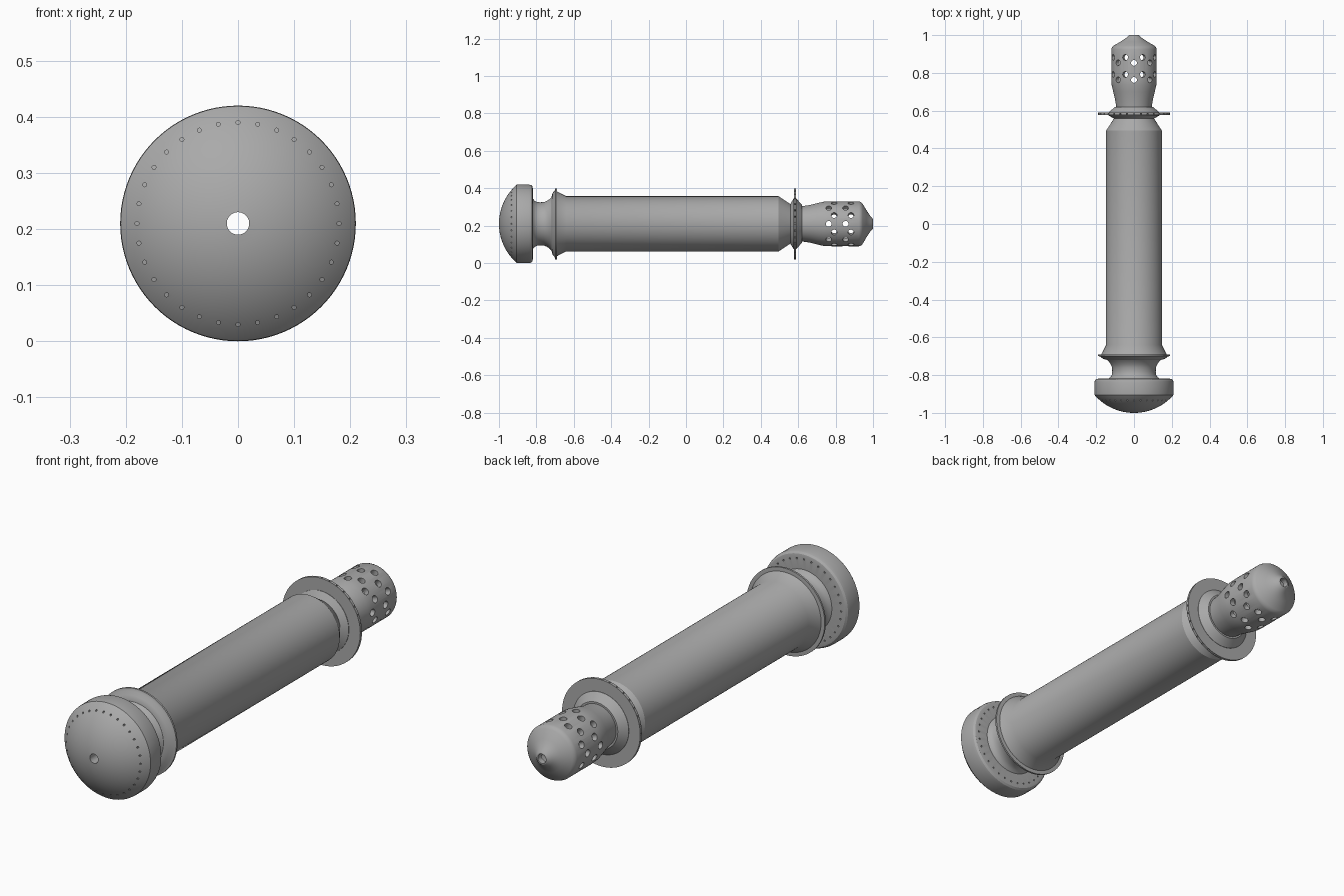
import bpy, bmesh, math
from mathutils import Matrix, Vector

cube = bpy.data.objects.get("Cube")
if cube:
    bpy.data.objects.remove(cube, do_unlink=True)

AXIS_Z = 0.21      # height of the long axis
BORE = 0.02        # radius of the central channel
SEGS = 96

steel = bpy.data.materials.new("grey_metal")
steel.use_nodes = True
grey = (0.4, 0.4, 0.4, 1)
steel.diffuse_color = grey
steel.node_tree.nodes["Principled BSDF"].inputs["Base Color"].default_value = grey


def make_object(name, bm):
    bmesh.ops.recalc_face_normals(bm, faces=bm.faces)
    mesh = bpy.data.meshes.new(name)
    bm.to_mesh(mesh)
    bm.free()
    obj = bpy.data.objects.new(name, mesh)
    bpy.context.collection.objects.link(obj)
    mesh.materials.append(steel)
    return obj


def lathe(name, profile):
    """Spin a closed (y, radius) profile about the long axis."""
    bm = bmesh.new()
    rings = []
    for i in range(SEGS):
        a = 2 * math.pi * i / SEGS
        rings.append([bm.verts.new((r * math.sin(a), y, AXIS_Z + r * math.cos(a)))
                      for y, r in profile])
    n = len(profile)
    for i, ring in enumerate(rings):
        after = rings[(i + 1) % SEGS]
        for j in range(n):
            k = (j + 1) % n
            bm.faces.new((ring[j], ring[k], after[k], after[j]))
    return make_object(name, bm)


def bored(outer):
    """Close an outer profile with the straight central channel."""
    return outer + [(outer[-1][0], BORE), (outer[0][0], BORE)]


def pin(bm, start, end, radius, sides):
    start, end = Vector(start), Vector(end)
    d = end - start
    turn = d.to_track_quat('Z', 'Y').to_matrix().to_4x4()
    bmesh.ops.create_cone(bm, cap_ends=True, segments=sides, radius1=radius,
                          radius2=radius, depth=d.length,
                          matrix=Matrix.Translation((start + end) / 2) @ turn)


def polar(y, r, a):
    return (r * math.sin(a), y, AXIS_Z + r * math.cos(a))


def drill(obj, bm):
    """Cut all pins out of a part, then discard the cutter."""
    cutter = make_object("hole_cutter", bm)
    cutter.hide_render = True
    mod = obj.modifiers.new("holes", 'BOOLEAN')
    mod.operation = 'DIFFERENCE'
    mod.solver = 'EXACT'
    mod.object = cutter
    bpy.context.view_layer.objects.active = obj
    bpy.ops.object.modifier_apply(modifier=mod.name)
    bpy.data.objects.remove(cutter, do_unlink=True)


# Domed head: spherical front, straight band, rounded rear edge
R = 0.278
dome = []
for i in range(13):
    r = BORE + (0.204 - BORE) * i / 12
    dome.append((-1 + R - math.sqrt(R * R - r * r), r))
head = lathe("domed_head", bored(dome + [
    (-0.905, 0.209), (-0.895, 0.21), (-0.84, 0.21), (-0.828, 0.207),
    (-0.821, 0.2), (-0.819, 0.19), (-0.819, 0.135)]))
bm = bmesh.new()
for i in range(32):
    a = 2 * math.pi * i / 32
    pin(bm, polar(-1.0, 0.18, a), polar(-0.8, 0.18, a), 0.0036, 10)
drill(head, bm)

# Waisted neck
neck = lathe("neck", bored([
    (-0.819, 0.135), (-0.81, 0.124), (-0.797, 0.117), (-0.78, 0.115),
    (-0.76, 0.116), (-0.745, 0.122), (-0.73, 0.132), (-0.72, 0.142)]))

# Front flange with its thin rim
front_flange = lathe("front_flange", bored([
    (-0.72, 0.142), (-0.713, 0.165), (-0.702, 0.178), (-0.699, 0.19),
    (-0.691, 0.19), (-0.69, 0.173)]))

# Long barrel
barrel = lathe("barrel", bored([
    (-0.69, 0.173), (-0.64, 0.1475), (0.495, 0.1475), (0.558, 0.106)]))

# Collar behind the barrel
collar = lathe("collar", bored([
    (0.558, 0.106), (0.575, 0.135), (0.59, 0.135), (0.619, 0.102),
    (0.619, 0.094)]))

# Rear flange with drilled rim
rear_flange = lathe("rear_flange", [
    (0.577, 0.12), (0.577, 0.19), (0.589, 0.19), (0.589, 0.12)])
bm = bmesh.new()
for i in range(32):
    a = 2 * math.pi * i / 32
    pin(bm, polar(0.583, 0.172, a), polar(0.583, 0.2, a), 0.004, 10)
drill(rear_flange, bm)

# Hollow nozzle with staggered rings of holes
nozzle = lathe("perforated_nozzle", [
    (0.619, 0.094), (0.66, 0.1), (0.7, 0.11), (0.735, 0.118), (0.76, 0.12),
    (0.925, 0.12), (0.936, 0.116), (0.944, 0.108), (0.965, 0.072),
    (0.985, 0.042), (0.995, 0.032), (1.0, 0.024), (1.0, BORE),
    (0.975, BORE), (0.925, 0.095), (0.75, 0.095), (0.66, 0.08), (0.619, 0.07)])
bm = bmesh.new()
for ring, y in enumerate((0.763, 0.792, 0.853, 0.882)):
    for i in range(8):
        a = math.pi / 4 * (i + (ring % 2) / 2)
        pin(bm, polar(y, 0.078, a), polar(y, 0.15, a), 0.0155, 20)
drill(nozzle, bm)

# Smooth shading that keeps the hard edges
bpy.ops.object.select_all(action='DESELECT')
for part in (head, neck, front_flange, barrel, collar, rear_flange, nozzle):
    part.select_set(True)
bpy.context.view_layer.objects.active = barrel
bpy.ops.object.shade_smooth_by_angle(angle=math.radians(30))
